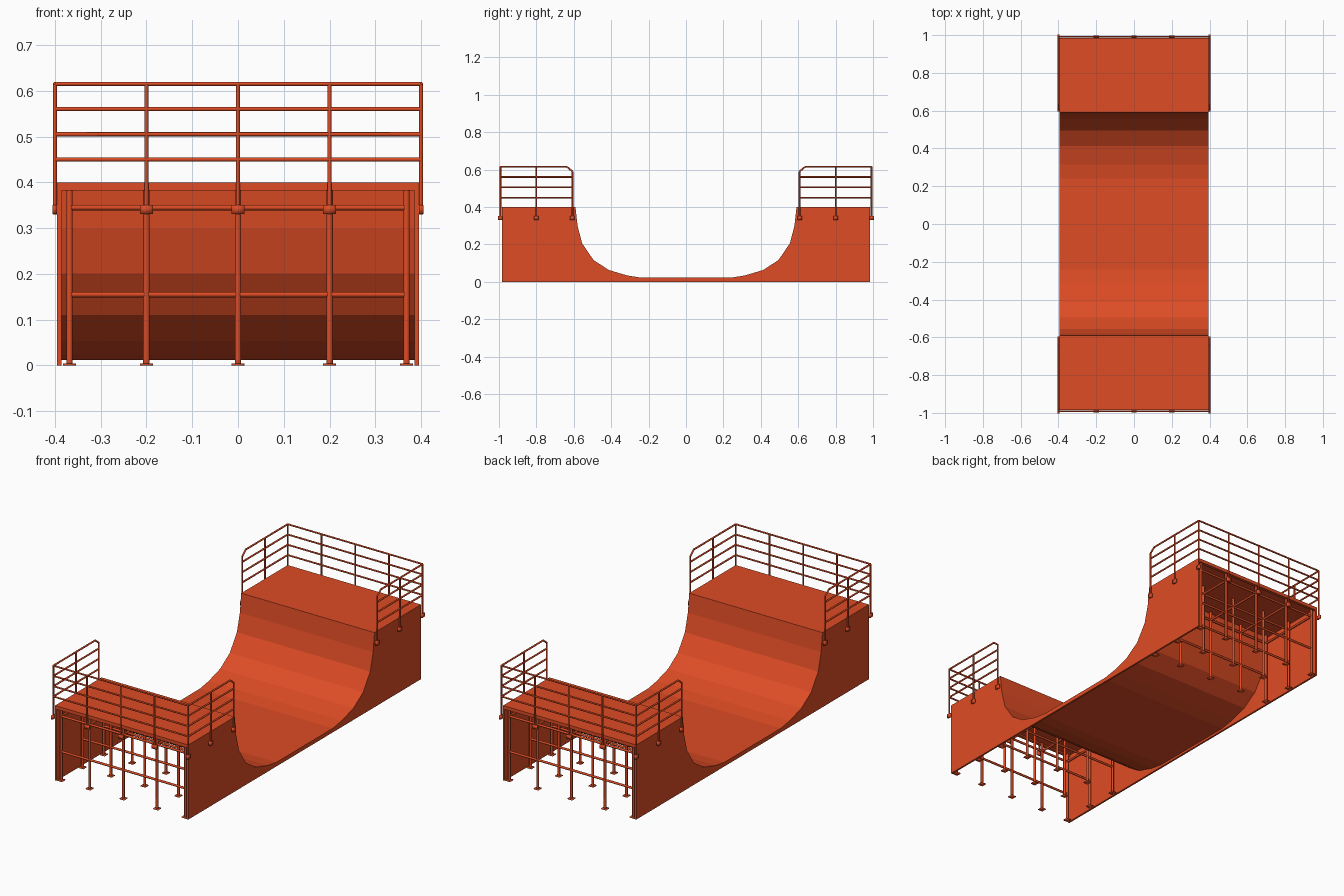
import bpy, bmesh
from mathutils import Vector

cube = bpy.data.objects.get("Cube")
if cube:
    bpy.data.objects.remove(cube, do_unlink=True)

paint = bpy.data.materials.new("orange_red_paint")
paint.use_nodes = True
COLOR = (0.73, 0.072, 0.018, 1)
paint.diffuse_color = COLOR
paint.node_tree.nodes["Principled BSDF"].inputs["Base Color"].default_value = COLOR


def finish(bm, name, smooth=False):
    bmesh.ops.recalc_face_normals(bm, faces=bm.faces[:])
    mesh = bpy.data.meshes.new(name)
    bm.to_mesh(mesh)
    bm.free()
    mesh.materials.append(paint)
    obj = bpy.data.objects.new(name, mesh)
    bpy.context.collection.objects.link(obj)
    if smooth:
        for p in mesh.polygons:
            p.use_smooth = len(p.vertices) == 4
    return obj


def extrude_profile(name, points, x0, x1):
    """Solid made by sweeping a (y, z) outline along x."""
    bm = bmesh.new()
    face = bm.faces.new([bm.verts.new((x0, y, z)) for y, z in points])
    ext = bmesh.ops.extrude_face_region(bm, geom=[face])
    moved = [v for v in ext["geom"] if isinstance(v, bmesh.types.BMVert)]
    bmesh.ops.translate(bm, verts=moved, vec=(x1 - x0, 0, 0))
    return finish(bm, name)


def tube(bm, a, b, radius, sides=8):
    a, b = Vector(a), Vector(b)
    made = bmesh.ops.create_cone(bm, cap_ends=True, segments=sides, radius1=radius,
                                 radius2=radius, depth=(b - a).length)["verts"]
    turn = Vector((0, 0, 1)).rotation_difference(b - a)
    for v in made:
        v.co = turn @ v.co + (a + b) / 2


def box(bm, center, size):
    made = bmesh.ops.create_cube(bm, size=1)["verts"]
    for v in made:
        v.co = Vector(center) + Vector([c * s for c, s in zip(v.co, size)])


# Riding surface outline, from flat bottom to lip
HALF = [(0.24, 0.022), (0.315, 0.034), (0.413, 0.063), (0.495, 0.117),
        (0.555, 0.205), (0.58, 0.3), (0.591, 0.4)]
END, TOP, WIDE, THICK = 0.985, 0.4, 0.395, 0.01
curve = [(-y, z) for y, z in reversed(HALF)] + HALF

# Side panels
outline = [(-END, 0), (-END, TOP)] + curve + [(END, TOP), (END, 0)]
for side, label in ((1, "left"), (-1, "right")):
    extrude_profile(label + "_side_panel", outline, side * (WIDE - THICK), side * WIDE)

# Riding sheet: the curve and its offset underside
under = []
for i, (y, z) in enumerate(curve):
    y0, z0 = curve[max(i - 1, 0)]
    y1, z1 = curve[min(i + 1, len(curve) - 1)]
    n = Vector((z1 - z0, y0 - y1)).normalized() * THICK
    under.append((y + n.x, z + n.y))
extrude_profile("riding_sheet", curve + under[::-1], THICK - WIDE, WIDE - THICK)

POSTS_X = (-0.2, 0, 0.2)
LEGS_X = (-0.368,) + POSTS_X + (0.368,)
ROWS = (0.61, 0.79, 0.97)
RAILS_Z = (0.45, 0.505, 0.56, 0.615)
RX, RY, R = 0.4, 0.992, 0.0045

for s, label in ((-1, "front"), (1, "back")):
    # Deck plate with an edge beam below
    bm = bmesh.new()
    inner = 0.591
    box(bm, (0, s * (END + inner) / 2, TOP - 0.005), (2 * (WIDE - THICK), END - inner, 0.01))
    box(bm, (0, s * (END - 0.008), TOP - 0.012), (2 * (WIDE - THICK), 0.016, 0.012))
    finish(bm, label + "_deck")

    # Support legs, feet and cross bars
    bm = bmesh.new()
    for y in ROWS:
        for x in LEGS_X:
            tube(bm, (x, s * y, 0), (x, s * y, TOP - 0.01), 0.007)
            box(bm, (x, s * y, 0.002), (0.028, 0.028, 0.004))
        for z in (0.155, 0.345):
            tube(bm, (LEGS_X[0], s * y, z), (LEGS_X[-1], s * y, z), 0.006)
    for x in LEGS_X:
        tube(bm, (x, s * ROWS[0], 0.345), (x, s * ROWS[-1], 0.345), 0.006)
    finish(bm, label + "_support_frame", True)

    # Guard rails on three sides, with chamfered inner corners
    bm = bmesh.new()
    start, chamfer = 0.607, 0.03
    for z in RAILS_Z:
        is_top = z == RAILS_Z[-1]
        tube(bm, (-RX, s * RY, z), (RX, s * RY, z), R)
        for x in (-RX, RX):
            tube(bm, (x, s * (start + chamfer * is_top), z), (x, s * RY, z), R)
    top = RAILS_Z[-1]
    posts = [(x, RY, top) for x in POSTS_X]
    for x in (-RX, RX):
        low = top - 0.025
        posts += [(x, start, low), (x, 0.8, top), (x, RY, top)]
        tube(bm, (x, s * start, low), (x, s * (start + chamfer), top), R)
    for x, y, z in posts:
        tube(bm, (x, s * y, 0.33), (x, s * y, z), R)
        # Clamp at the foot of each post
        wide = 0.028 if abs(x) < RX else 0.01
        deep = 0.012 if abs(x) < RX else 0.024
        box(bm, (x, s * y, 0.341), (wide, deep, 0.02))
    finish(bm, label + "_guard_rail", True)
